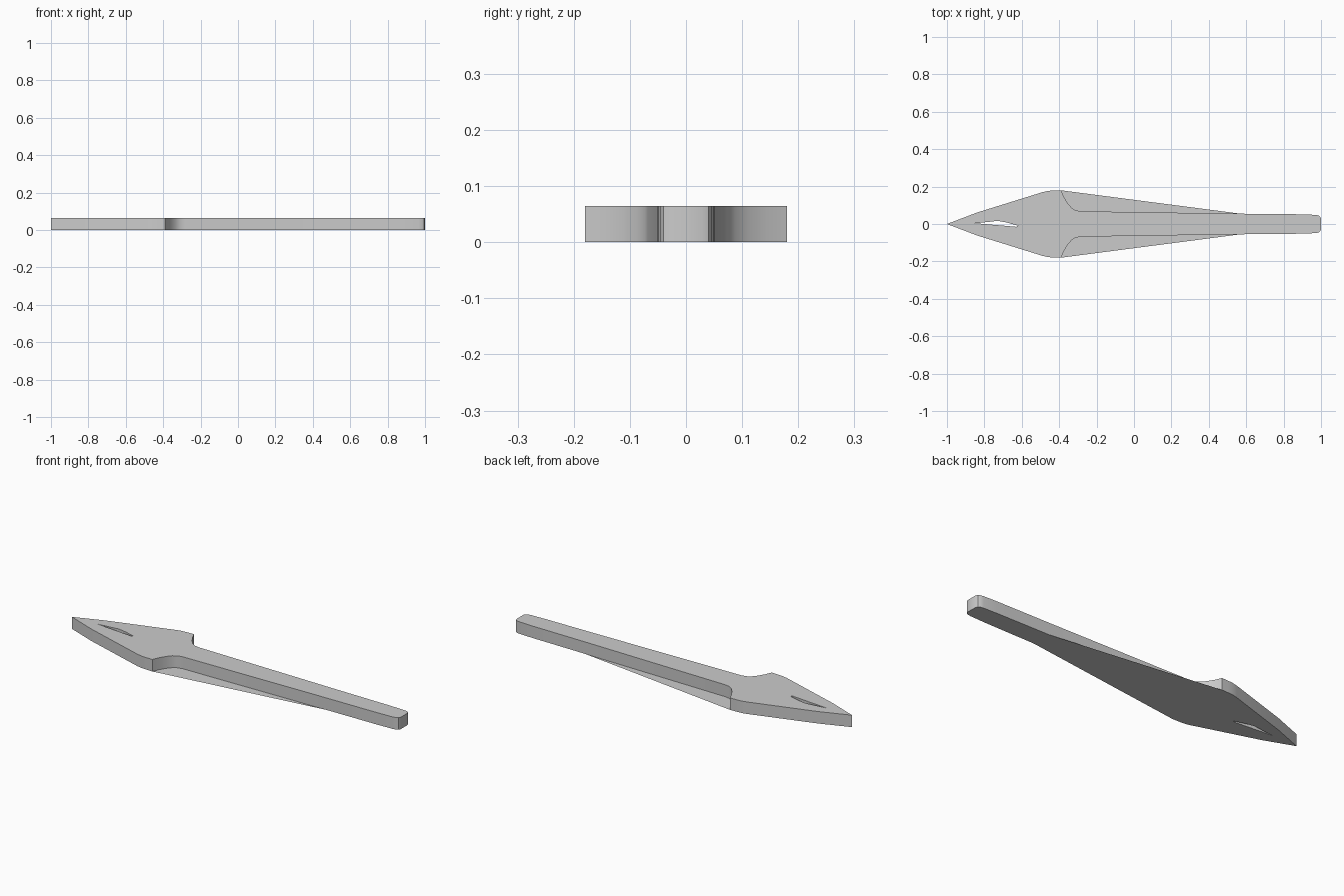
import bpy, bmesh
from math import radians

if "Cube" in bpy.data.objects:
    bpy.data.objects.remove(bpy.data.objects["Cube"])

H = 0.065

# Half outlines (x, y), tip to butt, mirrored across y = 0
head = [(-0.84, 0.061), (-0.49, 0.17), (-0.46, 0.177), (-0.43, 0.179), (-0.39, 0.18)]
neck = [(-0.375, 0.145), (-0.355, 0.112), (-0.335, 0.088), (-0.312, 0.073), (-0.285, 0.068)]
handle = [(0.57, 0.055), (0.88, 0.052), (0.965, 0.049), (0.985, 0.046), (0.995, 0.04), (1.0, 0.028)]
slot = [(-0.85, 0.004), (-0.77, 0.012), (-0.73, 0.017), (-0.685, 0.009),
        (-0.62, -0.009), (-0.63, -0.015), (-0.72, -0.007)]


def closed(half):
    """Anticlockwise loop from the tip, along -y, back along +y."""
    return [(-1.0, 0.0)] + [(x, -y) for x, y in half] + half[::-1]


bm = bmesh.new()


def ring(points, z):
    return [bm.verts.new((x, y, z)) for x, y in points]


def cap(loops, up):
    """Flat face filling an outline with its slot left open."""
    edges = []
    for vs in loops:
        for a, b in zip(vs, vs[1:] + vs[:1]):
            edges.append(bm.edges.new((a, b)))
    res = bmesh.ops.triangle_fill(bm, edges=edges, use_beauty=True, normal=(0, 0, up))
    for f in res["geom"]:
        if isinstance(f, bmesh.types.BMFace):
            f.normal_update()
            if f.normal.z * up < 0:
                f.normal_flip()


def walls(low, high, flip=False):
    n = len(low)
    for i in range(n):
        j = (i + 1) % n
        f = bm.faces.new((low[i], low[j], high[j], high[i]))
        f.smooth = True
        if flip:
            f.normal_flip()


# Upper face and slot, with the full-height side walls
shape = closed(head + neck + handle)
top, top_slot = ring(shape, H), ring(slot, H)
cap([top, top_slot], 1)
low, low_slot = ring(shape, 0), ring(slot, 0)
walls(low, top)
walls(low_slot, top_slot, flip=True)  # slot runs clockwise

# Underside sheet spans straight from head to handle
sheet = ring(closed(head + handle), 0)
cap([sheet, ring(slot, 0)], -1)

# Slot walls face into the opening
for f in bm.faces:
    f.normal_update()
cx, cy = -0.73, 0.002
slot_set = set(low_slot)
for f in bm.faces:
    if any(v in slot_set for v in f.verts) and abs(f.normal.z) < 0.5:
        c = f.calc_center_median()
        if f.normal.x * (cx - c.x) + f.normal.y * (cy - c.y) < 0:
            f.normal_flip()

me = bpy.data.meshes.new("flat_blade")
bm.to_mesh(me)
bm.free()
ob = bpy.data.objects.new("flat_blade", me)
bpy.context.collection.objects.link(ob)
bpy.context.view_layer.objects.active = ob
ob.select_set(True)
bpy.ops.object.shade_smooth_by_angle(angle=radians(35))
